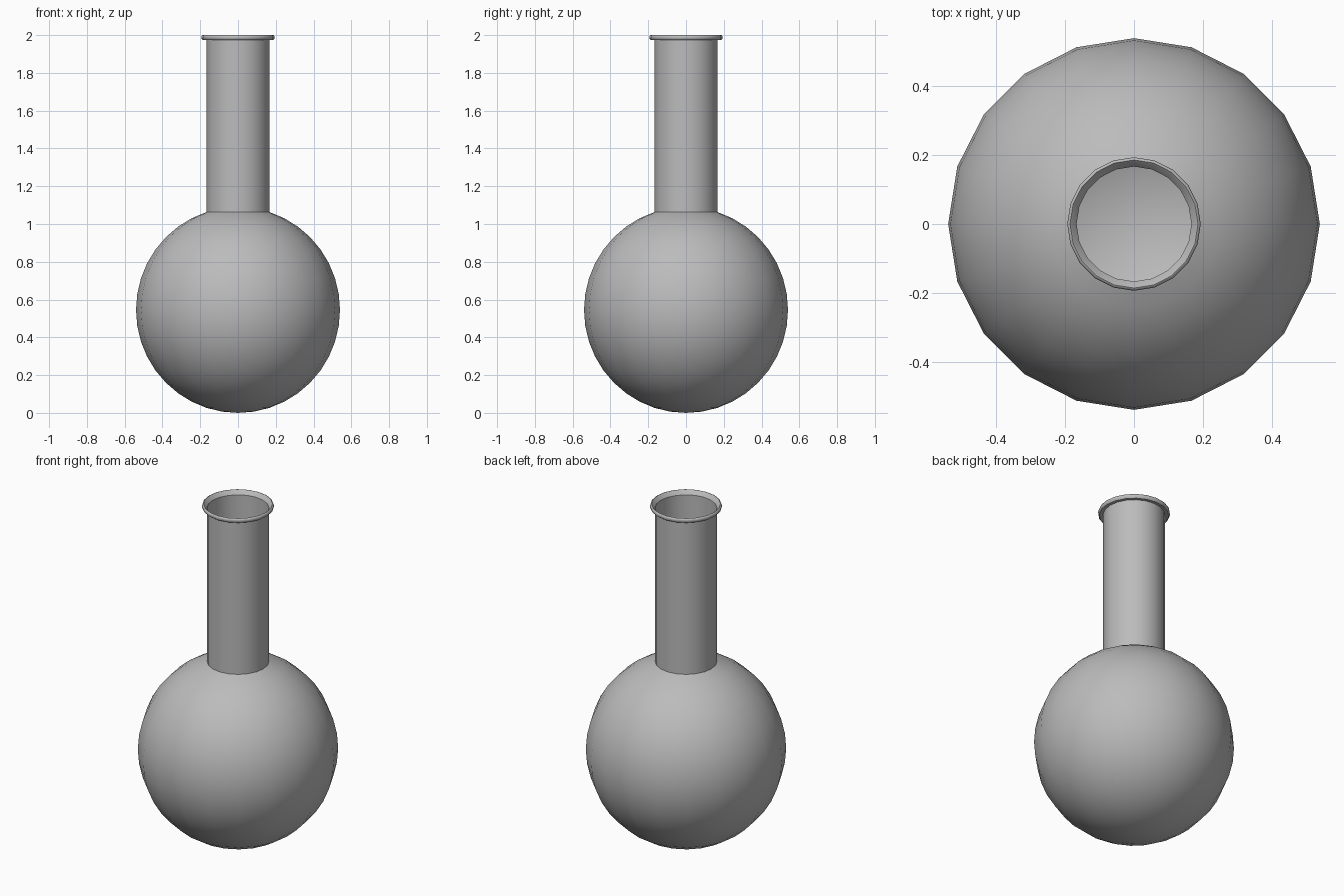
import bpy
import bmesh
from math import sin, cos, radians, pi

cube = bpy.data.objects.get("Cube")
if cube:
    bpy.data.objects.remove(cube, do_unlink=True)

SIDES = 20
RADIUS, HALF_HEIGHT = 0.54, 0.545
NECK_RADIUS = RADIUS * sin(radians(18))

glass = bpy.data.materials.new("grey_glass")
glass.use_nodes = True
colour = (0.5, 0.5, 0.5, 1)
glass.diffuse_color = colour
glass.node_tree.nodes["Principled BSDF"].inputs["Base Color"].default_value = colour


def lathe(name, profile, angle):
    """Spin a list of (radius, height) points around the z axis."""
    bm = bmesh.new()
    verts = [bm.verts.new((r, 0, z)) for r, z in profile]
    edges = [bm.edges.new(pair) for pair in zip(verts, verts[1:])]
    bmesh.ops.spin(bm, geom=verts + edges, cent=(0, 0, 0), axis=(0, 0, 1),
                   angle=2 * pi, steps=SIDES, use_duplicate=False)
    bmesh.ops.remove_doubles(bm, verts=bm.verts, dist=0.0005)
    bmesh.ops.recalc_face_normals(bm, faces=bm.faces)
    mesh = bpy.data.meshes.new(name)
    bm.to_mesh(mesh)
    bm.free()
    mesh.materials.append(glass)
    obj = bpy.data.objects.new(name, mesh)
    bpy.context.collection.objects.link(obj)
    bpy.ops.object.select_all(action="DESELECT")
    obj.select_set(True)
    bpy.context.view_layer.objects.active = obj
    bpy.ops.object.shade_smooth_by_angle(angle=radians(angle))
    return obj


# Round hollow bulb, open where the neck begins
bulb = [(RADIUS * sin(radians(a)), HALF_HEIGHT * (1 - cos(radians(a))))
        for a in range(0, 163, 9)]
lathe("bulb", bulb, 40)

# Straight open neck
lathe("neck", [(NECK_RADIUS, bulb[-1][1]), (NECK_RADIUS, 1.976)], 40)

# Rolled lip around the mouth
lathe("lip", [(NECK_RADIUS, 1.976), (0.187, 1.974), (0.193, 1.98),
              (0.194, 1.99), (0.191, 1.998), (0.186, 2.0),
              (0.18, 1.994), (NECK_RADIUS, 1.976)], 50)
